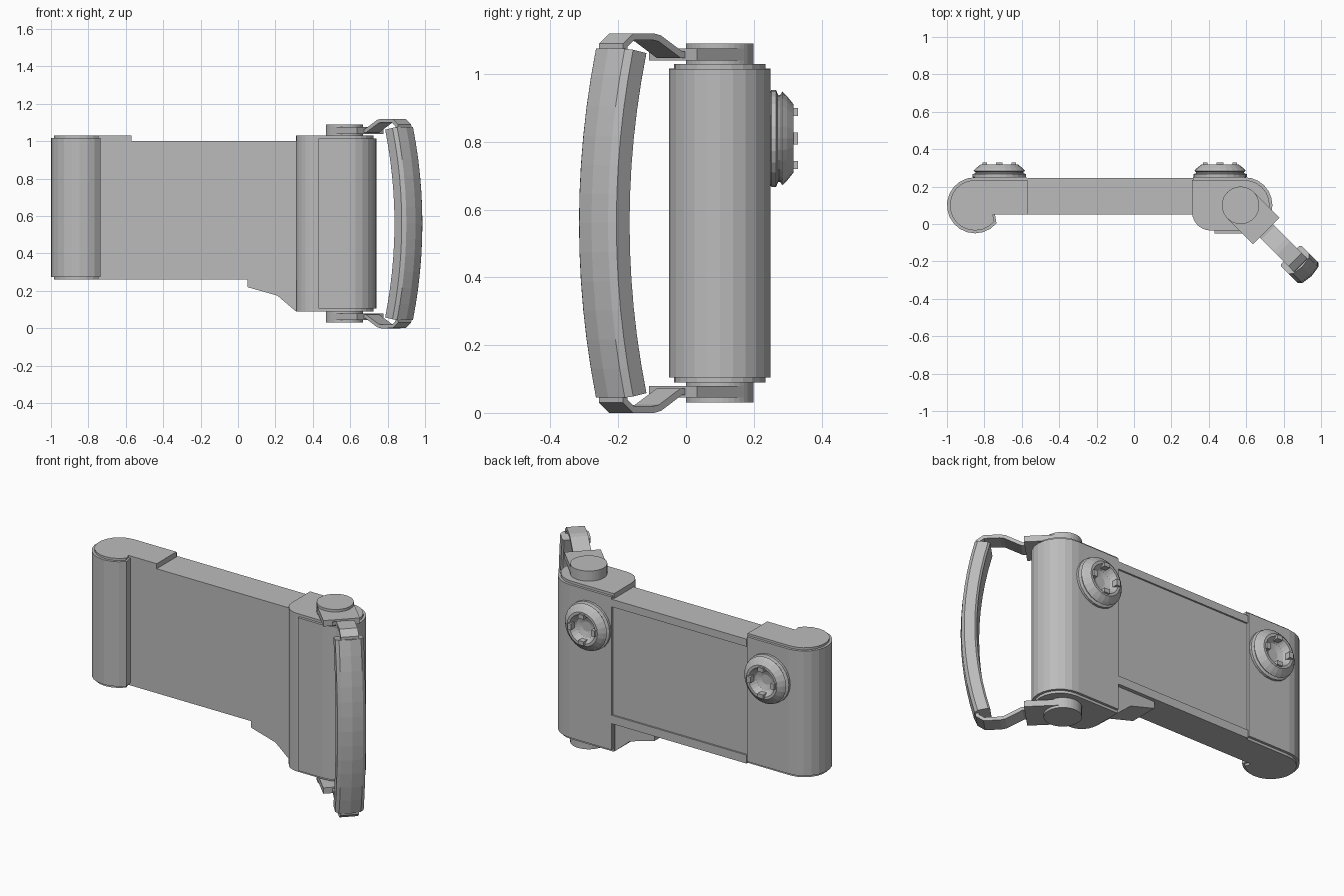
import bpy, bmesh, math
from mathutils import Matrix, Vector

if "Cube" in bpy.data.objects:
    bpy.data.objects.remove(bpy.data.objects["Cube"], do_unlink=True)

grey = bpy.data.materials.new("plain grey")
grey.use_nodes = True
GREY = (0.5, 0.5, 0.5, 1)
grey.diffuse_color = GREY
grey.node_tree.nodes["Principled BSDF"].inputs["Base Color"].default_value = GREY

MID_Z = 0.56
PIVOT = Vector((0.57, 0.10, 0))
SWING = Matrix.Translation(PIVOT) @ Matrix.Rotation(-math.pi / 4, 4, 'Z')


def finish(name, bm, matrix=None):
    if matrix:
        bm.transform(matrix)
    bmesh.ops.recalc_face_normals(bm, faces=bm.faces)
    mesh = bpy.data.meshes.new(name)
    bm.to_mesh(mesh)
    bm.free()
    mesh.materials.append(grey)
    obj = bpy.data.objects.new(name, mesh)
    bpy.context.collection.objects.link(obj)
    return obj


def loft(name, rings, matrix=None, capped=True):
    """Skin a list of equal closed rings."""
    bm = bmesh.new()
    rows = [[bm.verts.new(p) for p in ring] for ring in rings]
    n = len(rows[0])
    for a, b in zip(rows, rows[1:]):
        for i in range(n):
            j = (i + 1) % n
            bm.faces.new((a[i], a[j], b[j], b[i]))
    if capped:
        bm.faces.new(rows[0])
        bm.faces.new(rows[-1])
    return finish(name, bm, matrix)


def prism(name, outline, z0, z1, matrix=None):
    return loft(name, [[(x, y, z) for x, y in outline] for z in (z0, z1)], matrix)


def box(name, lo, hi, matrix=None):
    return prism(name, [(lo[0], lo[1]), (hi[0], lo[1]), (hi[0], hi[1]), (lo[0], hi[1])],
                 lo[2], hi[2], matrix)


def arc(cx, cy, r, a0, a1, steps):
    angles = [math.radians(a0 + (a1 - a0) * i / steps) for i in range(steps + 1)]
    return [(cx + r * math.cos(a), cy + r * math.sin(a)) for a in angles]


# Flat centre panel with raised rails on its back
box("centre_panel", (-0.57, 0.05, 0.26), (0.33, 0.237, 1.0))
box("upper_back_rail", (-0.57, 0.2, 0.955), (0.33, 0.247, 1.0))
box("lower_back_rail", (-0.57, 0.2, 0.26), (0.33, 0.247, 0.31))

# Rounded hook-shaped end: core and slightly larger wrap
prism("hook_end_core", [(-0.57, 0.235)] + arc(-0.85, 0.10, 0.135, 90, 320, 14)
      + [(-0.755, 0.05), (-0.57, 0.05)], 0.26, 1.03)
prism("hook_end_wrap", [(-0.575, 0.25)] + arc(-0.85, 0.10, 0.15, 90, 320, 14)
      + [(-0.745, 0.06), (-0.575, 0.06)], 0.275, 1.017)

# Thick hinge block: core and wrap
prism("hinge_block_core", [(0.31, 0.235)] + arc(0.59, 0.10, 0.135, 90, -90, 12)
      + arc(0.41, 0.065, 0.10, 270, 180, 6), 0.09, 1.03)
prism("hinge_block_wrap", [(0.316, 0.25)] + arc(0.59, 0.10, 0.15, 90, -90, 12)
      + [(0.43, -0.05), (0.43, 0.1), (0.316, 0.1)], 0.105, 1.015)

# Sloping bracket under the panel
bracket = [(0.05, 0.262), (0.05, 0.22), (0.21, 0.175), (0.31, 0.09), (0.34, 0.09), (0.34, 0.262)]
loft("lower_bracket", [[(x, y, z) for x, z in bracket] for y in (0.052, 0.225)])

# Round dished knobs on the back, each with four small tabs
knob_profile = [(0.125, 0.24), (0.143, 0.252), (0.143, 0.266), (0.128, 0.272), (0.128, 0.278),
                (0.138, 0.284), (0.125, 0.298), (0.10, 0.318), (0.085, 0.318),
                (0.06, 0.285), (0.03, 0.275)]
for side, kx in (("right", -0.72), ("left", 0.46)):
    place = Matrix.Translation((kx, 0, 0.81))
    loft(side + "_knob", [[(x, y, z) for x, z in arc(0, 0, r, 0, 345, 23)]
                          for r, y in knob_profile], place)
    for k in range(4):
        box(side + "_knob_tab", (0.066, 0.295, -0.018), (0.09, 0.33, 0.018),
            place @ Matrix.Rotation(k * math.pi / 2, 4, 'Y'))

# Hinge pins, arm plates and bent arms at both ends, mirrored about mid height
flip = Matrix.Translation((0, 0, 2 * MID_Z)) @ Matrix.Diagonal((1, 1, -1, 1))
arm_path = [(0.17, 1.057), (0.21, 1.057), (0.30, 1.105), (0.325, 1.11),
            (0.41, 1.11), (0.445, 1.085), (0.445, 1.05)]
for label, m in (("upper", SWING), ("lower", flip @ SWING)):
    prism(label + "_hinge_pin", arc(0, 0, 0.10, 0, 350, 35), 1.02, 1.09, m)
    box(label + "_arm_plate", (0, -0.10, 1.04), (0.195, 0.10, 1.075), m)
    rings = []
    for i, (u, z) in enumerate(arm_path):
        before = Vector(arm_path[max(i - 1, 0)])
        after = Vector(arm_path[min(i + 1, len(arm_path) - 1)])
        d = (after - before).normalized() * 0.01
        rings.append([(u - d.y, -0.05, z + d.x), (u - d.y, 0.05, z + d.x),
                      (u + d.y, 0.05, z - d.x), (u + d.y, -0.05, z - d.x)])
    loft(label + "_bent_arm", rings, m)

# Bowed grip with a gently rounded outer face
section = [(0.375, -0.068), (0.385, -0.078), (0.44, -0.078), (0.457, -0.06), (0.466, 0),
           (0.457, 0.06), (0.44, 0.078), (0.385, 0.078), (0.375, 0.068)]
grip_rings = []
STEPS = 12
for i in range(STEPS + 1):
    t = 2 * i / STEPS - 1
    bow = 0.07 * (1 - t * t)
    grip_rings.append([(u + bow, v, MID_Z + t * (0.5 + (u - 0.375) * 0.18)) for u, v in section])
loft("bowed_grip", grip_rings, SWING)
